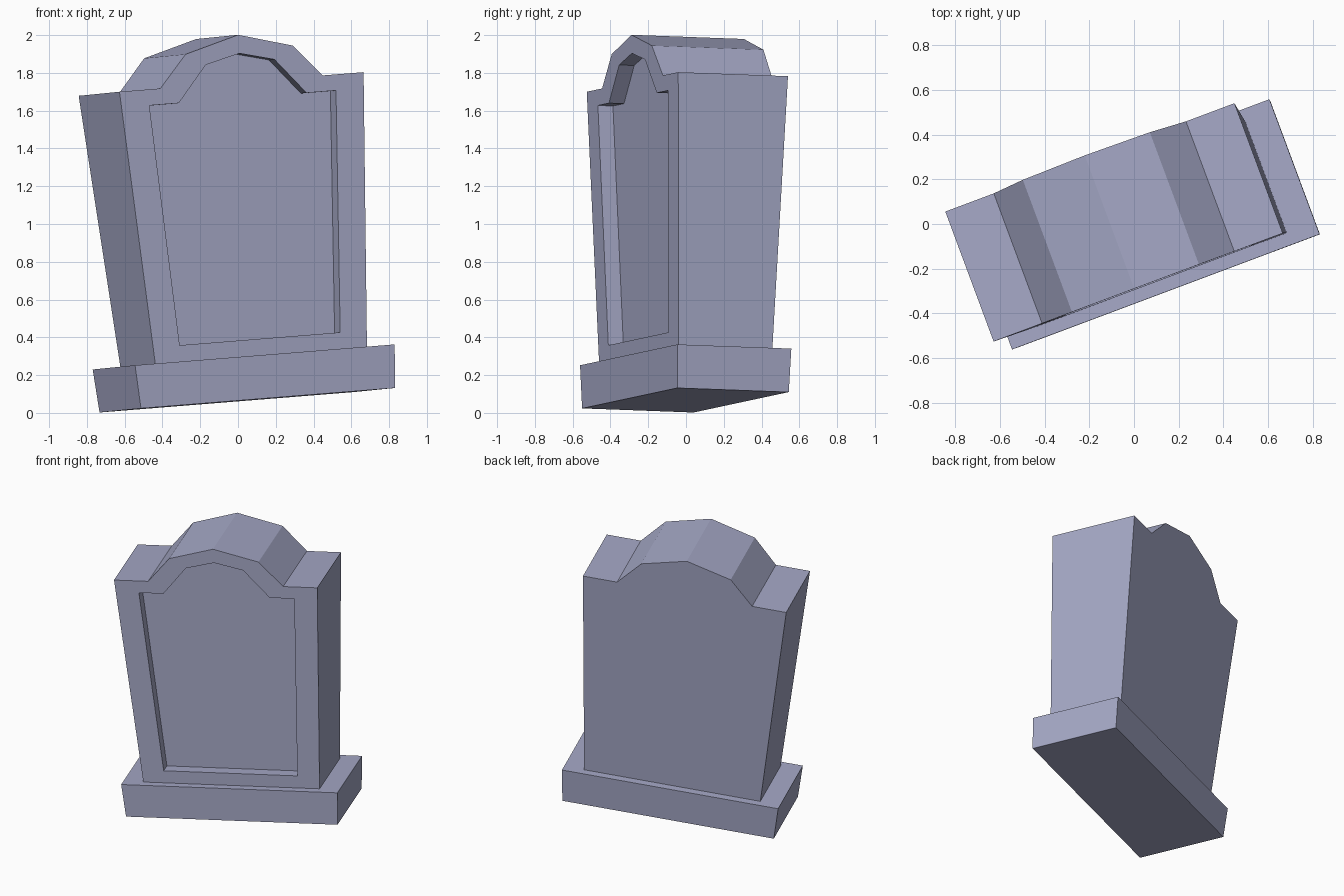
import bpy, bmesh
from mathutils import Matrix, Vector

cube = bpy.data.objects.get("Cube")
if cube:
    bpy.data.objects.remove(cube, do_unlink=True)

# Single stone colour
stone = bpy.data.materials.new("lavender grey stone")
colour = (0.376, 0.392, 0.565, 1)
stone.diffuse_color = colour
stone.use_nodes = True
stone.node_tree.nodes["Principled BSDF"].inputs["Base Color"].default_value = colour

# Leaning, turned placement shared by both parts
side = Vector((0.934, 0.35, 0.075)).normalized()
up = side.cross(Vector((-0.342, 0.939, -0.034))).normalized()
back = up.cross(side)
placement = Matrix((side, back, up)).transposed().to_4x4()
placement.translation = (0.049, -0.003, 0.067)

FLARE = 0.031  # growth of half depth with height


def mirrored(half):
    """Close a right-hand outline, listed bottom to top, into a full loop."""
    return half + [(-x, z) for x, z in reversed(half) if x > 0]


def slab(name, half, depth, panel=None, recess=0.0):
    """Flared prism with an optional sunken panel in its front."""
    bm = bmesh.new()

    def loop(outline, sign, inset=0.0):
        return [bm.verts.new((x, sign * (depth + FLARE * z) + inset, z))
                for x, z in mirrored(outline)]

    rings = [loop(half, 1), loop(half, -1)]
    if panel:
        rings += [loop(panel, -1), loop(panel, -1, recess)]
    for a, b in zip(rings, rings[1:]):
        for i in range(len(a)):
            j = (i + 1) % len(a)
            bm.faces.new((a[i], a[j], b[j], b[i]))
    bm.faces.new(rings[0])
    bm.faces.new(rings[-1])
    bmesh.ops.recalc_face_normals(bm, faces=bm.faces)
    mesh = bpy.data.meshes.new(name)
    bm.to_mesh(mesh)
    bm.free()
    mesh.materials.append(stone)
    obj = bpy.data.objects.new(name, mesh)
    obj.matrix_world = placement
    bpy.context.collection.objects.link(obj)
    return obj


# Plinth
slab("base_plinth", [(0.72, 0), (0.736, 0.23)], 0.315)

# Arched headstone with sunken front panel
slab("headstone",
     [(0.60, 0.23), (0.692, 1.68), (0.46, 1.68), (0.304, 1.85), (0, 1.93)],
     0.258,
     [(0.455, 0.317), (0.529, 1.595), (0.362, 1.595), (0.195, 1.785), (0, 1.832)],
     0.085)
